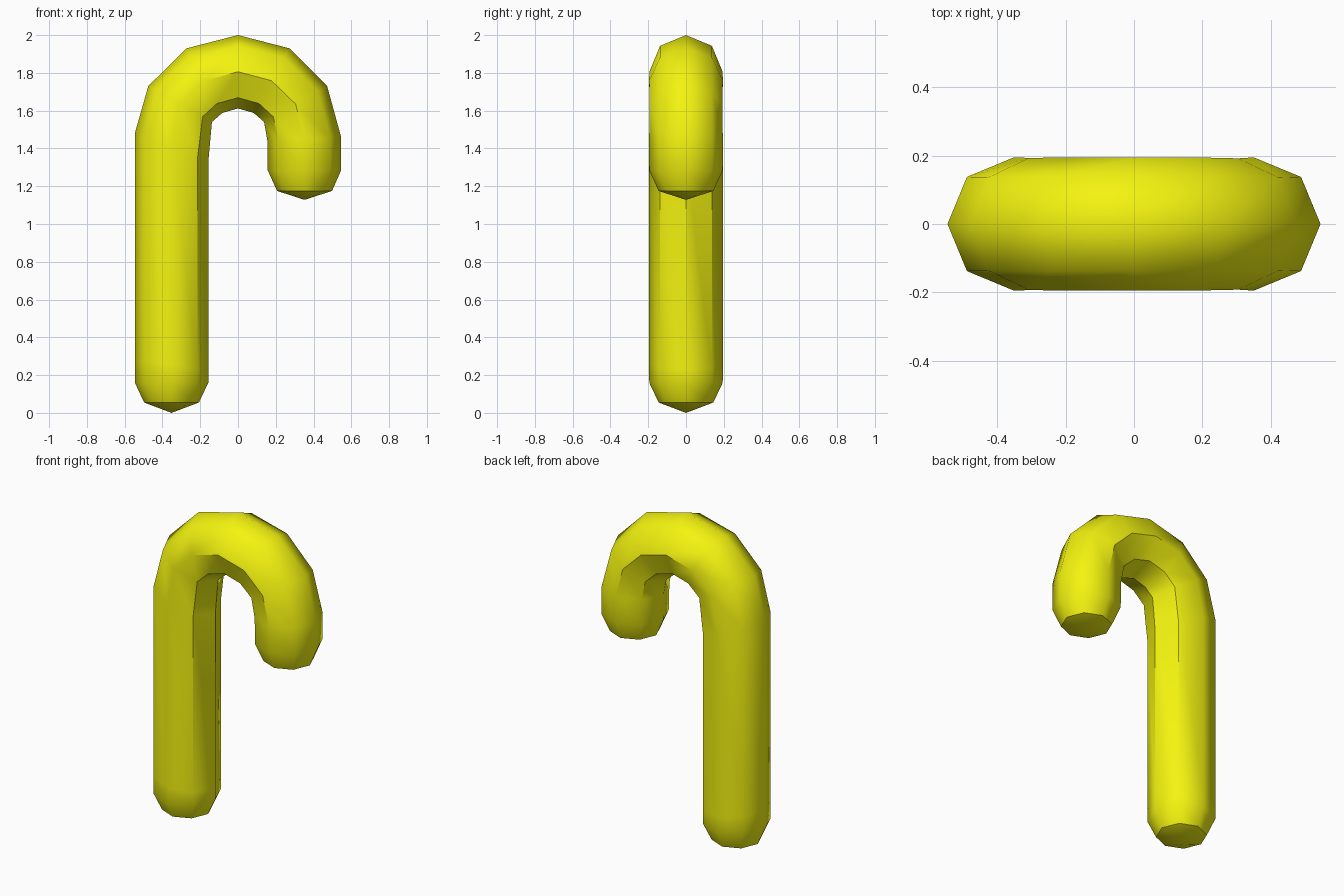
import bpy, bmesh, math
from mathutils import Vector

if "Cube" in bpy.data.objects:
    bpy.data.objects.remove(bpy.data.objects["Cube"])

SIDES = 8
RADIUS = 0.195

# Section stations along the cane: outer (x, z) and inner (x, z) points
stations = [
    ((-0.497, 0.055), (-0.207, 0.055)),
    ((-0.546, 0.16), (-0.157, 0.16)),
    ((-0.546, 0.28), (-0.157, 0.23)),
    ((-0.546, 1.48), (-0.157, 1.33)),
    ((-0.475, 1.73), (-0.138, 1.54)),
    ((-0.272, 1.93), (-0.083, 1.588)),
    ((0.0, 2.0), (0.0, 1.612)),
    ((0.272, 1.93), (0.083, 1.588)),
    ((0.472, 1.73), (0.138, 1.54)),
    ((0.546, 1.46), (0.155, 1.445)),
    ((0.546, 1.285), (0.157, 1.285)),
    ((0.498, 1.175), (0.207, 1.175)),
]

bm = bmesh.new()


def ring(outer, inner):
    """Octagonal section whose first corner is outer and opposite corner inner."""
    o = Vector((outer[0], 0, outer[1]))
    i = Vector((inner[0], 0, inner[1]))
    mid, half = (o + i) / 2, (o - i) / 2
    ry = min(half.length, RADIUS)
    verts = []
    for k in range(SIDES):
        a = 2 * math.pi * k / SIDES
        verts.append(bm.verts.new(mid + half * math.cos(a) + Vector((0, ry * math.sin(a), 0))))
    return verts


rings = [ring(o, i) for o, i in stations]

# Tube walls
for a, b in zip(rings, rings[1:]):
    for k in range(SIDES):
        n = (k + 1) % SIDES
        bm.faces.new((a[k], a[n], b[n], b[k]))

# Shallow pointed ends
for end, tip in ((rings[0], (-0.352, 0, 0.0)), (rings[-1], (0.352, 0, 1.128))):
    p = bm.verts.new(tip)
    for k in range(SIDES):
        n = (k + 1) % SIDES
        bm.faces.new((end[k], end[n], p))
        bm.edges.get((end[k], end[n])).smooth = False

# Crisp creases along the inside of the crook and shaft
for s in range(2, 9):
    for k in ((3, 4, 5) if s < 5 else (2, 3, 4, 5, 6)):
        bm.edges.get((rings[s][k], rings[s + 1][k])).smooth = False

for f in bm.faces:
    f.smooth = True
bmesh.ops.recalc_face_normals(bm, faces=bm.faces)

mesh = bpy.data.meshes.new("candy_cane")
bm.to_mesh(mesh)
bm.free()
cane = bpy.data.objects.new("candy_cane", mesh)
bpy.context.collection.objects.link(cane)

mat = bpy.data.materials.new("yellow")
mat.diffuse_color = (0.9, 0.9, 0.005, 1)
mat.use_nodes = True
mat.node_tree.nodes["Principled BSDF"].inputs["Base Color"].default_value = mat.diffuse_color
mesh.materials.append(mat)
